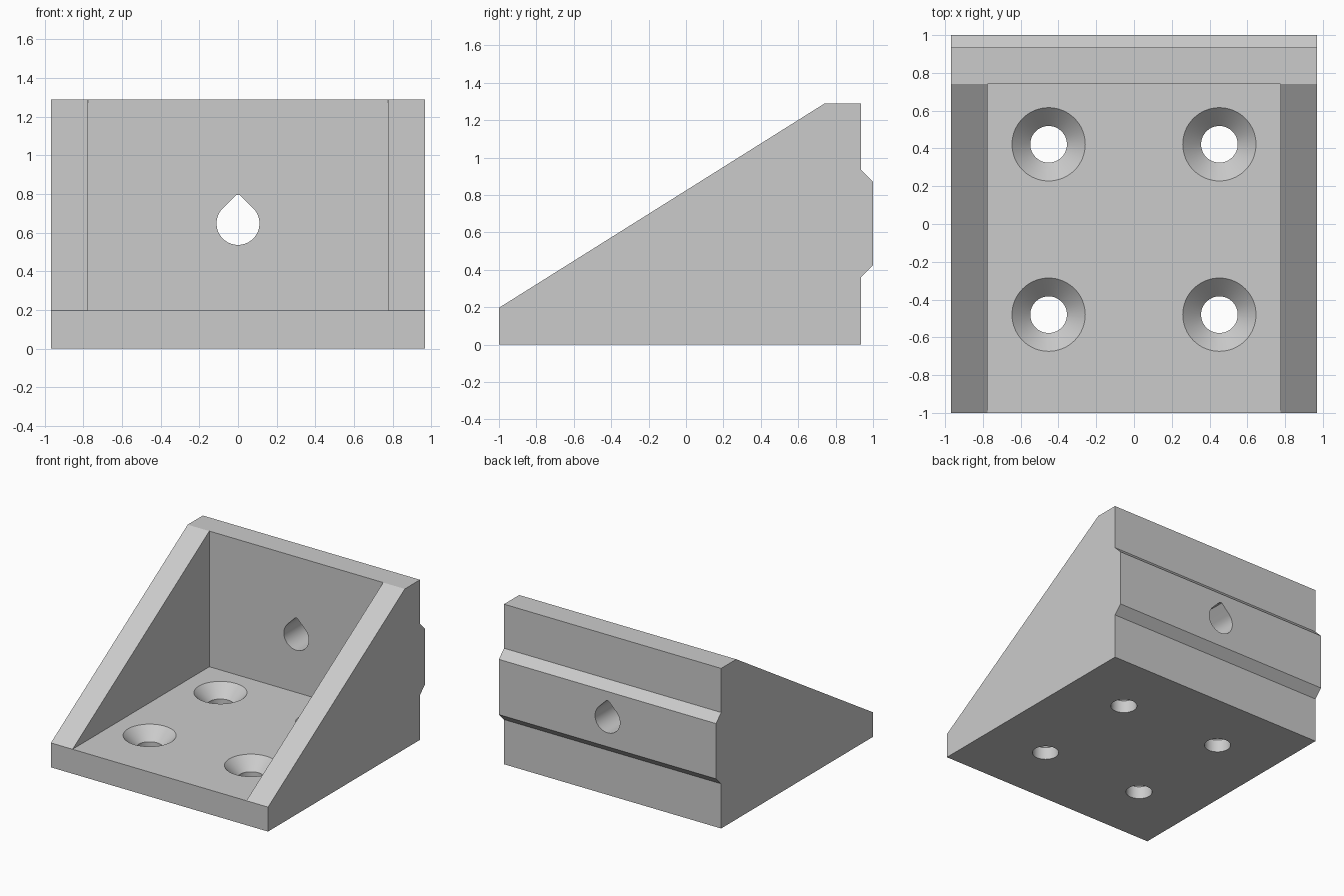
import bpy, bmesh, math

if "Cube" in bpy.data.objects:
    bpy.data.objects.remove(bpy.data.objects["Cube"], do_unlink=True)

HALF_W, HEIGHT, FLOOR = 0.968, 1.29, 0.197
INNER_W, WALL_Y, BACK_Y = 0.775, 0.742, 0.935

grey = bpy.data.materials.new("light grey")
grey.use_nodes = True
colour = (0.6, 0.6, 0.6, 1)
grey.diffuse_color = colour
grey.node_tree.nodes["Principled BSDF"].inputs["Base Color"].default_value = colour


def loft(name, rings):
    """Solid skinned through rings of equal point count, capped at both ends."""
    bm = bmesh.new()
    loops = [[bm.verts.new(p) for p in ring] for ring in rings]
    n = len(loops[0])
    for a, b in zip(loops, loops[1:]):
        for i in range(n):
            j = (i + 1) % n
            bm.faces.new((a[i], a[j], b[j], b[i]))
    bm.faces.new(loops[0][::-1])
    bm.faces.new(loops[-1])
    bmesh.ops.recalc_face_normals(bm, faces=bm.faces[:])
    mesh = bpy.data.meshes.new(name)
    bm.to_mesh(mesh)
    bm.free()
    mesh.materials.append(grey)
    obj = bpy.data.objects.new(name, mesh)
    bpy.context.scene.collection.objects.link(obj)
    return obj


def circle(x, y, z, r, n=64):
    return [(x + r * math.cos(math.tau * i / n), y + r * math.sin(math.tau * i / n), z)
            for i in range(n)]


def cut(body, cutter):
    cutter.hide_render = True
    mod = body.modifiers.new("cut", 'BOOLEAN')
    mod.operation = 'DIFFERENCE'
    mod.solver = 'EXACT'
    mod.object = cutter
    bpy.context.view_layer.objects.active = body
    bpy.ops.object.modifier_apply(modifier=mod.name)
    bpy.data.objects.remove(cutter, do_unlink=True)


# Body: side profile with sloped gusset edge and locating ridge on the back
profile = [(-1, 0), (BACK_Y, 0), (BACK_Y, 0.36), (1, 0.425), (1, 0.87),
           (BACK_Y, 0.935), (BACK_Y, HEIGHT), (WALL_Y, HEIGHT), (-1, FLOOR)]
bracket = loft("corner_bracket", [[(x, y, z) for y, z in profile] for x in (-HALF_W, HALF_W)])

# Pocket between the two side gussets
pocket = [(-1.2, FLOOR), (WALL_Y, FLOOR), (WALL_Y, 1.5), (-1.2, 1.5)]
cut(bracket, loft("pocket_cutter", [[(x, y, z) for y, z in pocket] for x in (-INNER_W, INNER_W)]))

# Four countersunk screw holes in the floor
R = 0.097
for x in (-0.452, 0.452):
    for y in (-0.48, 0.422):
        cut(bracket, loft("screw_cutter", [
            circle(x, y, -0.1, R), circle(x, y, FLOOR - R, R),
            circle(x, y, FLOOR + 0.05, 2 * R + 0.05)]))

# Teardrop hole through the back wall: round below, 45 degree roof, blunt tip
r, cz, tip = 0.111, 0.648, 0.148
drop = [(r * math.cos(a), cz + r * math.sin(a))
        for a in (math.radians(135 + 270 * i / 48) for i in range(49))]
blunt = r * math.sqrt(2) - tip
drop += [(blunt, cz + tip), (-blunt, cz + tip)]
cut(bracket, loft("teardrop_cutter", [[(x, y, z) for x, z in drop] for y in (0.6, 1.2)]))

# Smooth hole walls, crisp edges
bpy.ops.object.select_all(action='DESELECT')
bracket.select_set(True)
bpy.context.view_layer.objects.active = bracket
bpy.ops.object.shade_smooth_by_angle(angle=math.radians(30))
